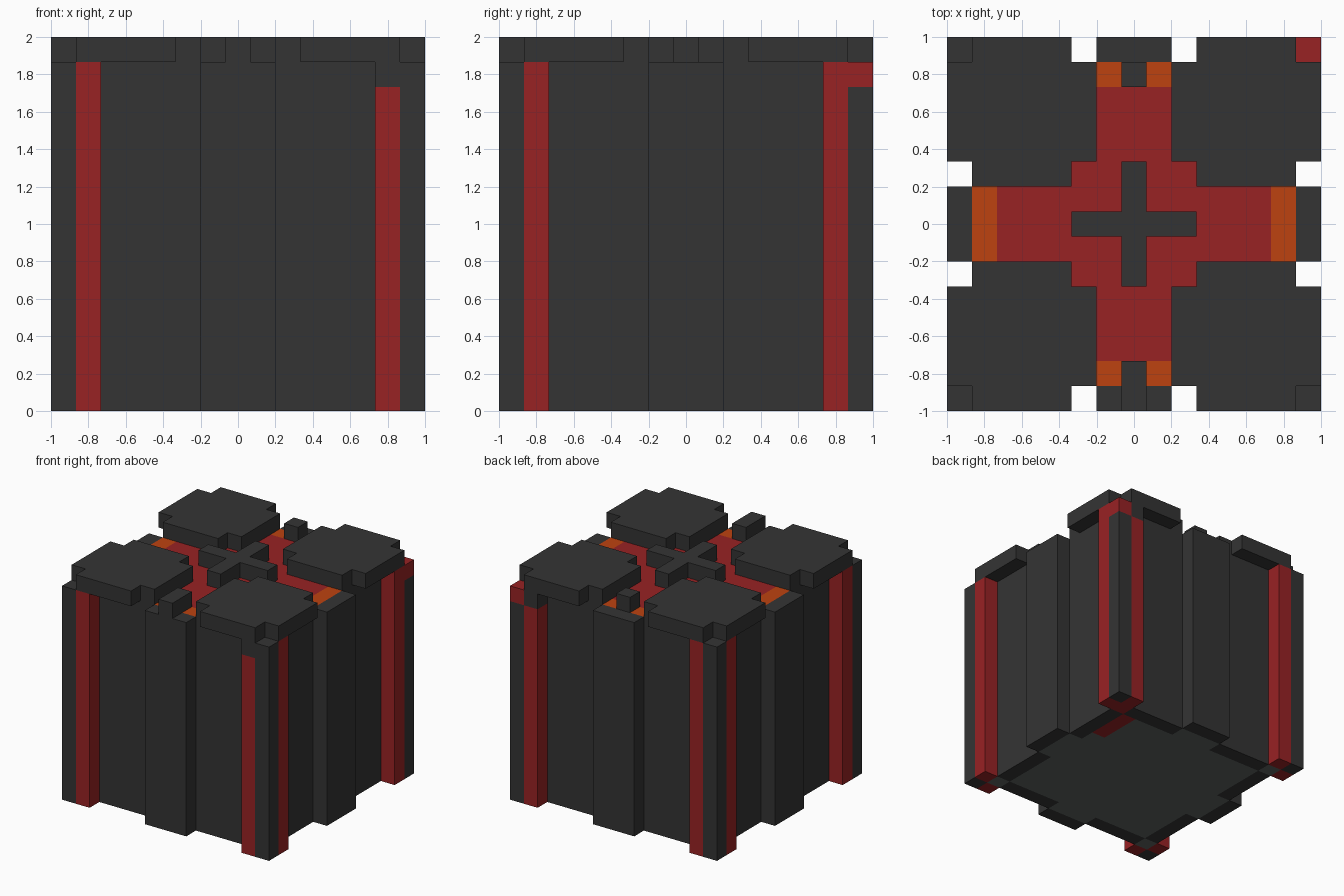
import bpy, bmesh

if "Cube" in bpy.data.objects:
    bpy.data.objects.remove(bpy.data.objects["Cube"])

U = 2 / 15  # one block; the model is 15 blocks on each side


def material(name, srgb):
    lin = [((c / 255 + 0.055) / 1.055) ** 2.4 for c in srgb] + [1]
    m = bpy.data.materials.new(name)
    m.use_nodes = True
    m.diffuse_color = lin
    m.node_tree.nodes["Principled BSDF"].inputs["Base Color"].default_value = lin
    return m


DARK = material("charcoal", (52, 52, 52))
RED = material("deep red", (152, 34, 36))
ORANGE = material("burnt orange", (189, 66, 16))
GREY = material("floor grey", (94, 100, 97))


def finish(bm, name, *mats):
    bmesh.ops.scale(bm, vec=(U, U, U), verts=bm.verts)
    bmesh.ops.recalc_face_normals(bm, faces=bm.faces)
    me = bpy.data.meshes.new(name)
    bm.to_mesh(me)
    bm.free()
    for m in mats:
        me.materials.append(m)
    ob = bpy.data.objects.new(name, me)
    bpy.context.collection.objects.link(ob)
    return ob


def prism(name, outline, z0, z1, mat):
    """Extrude a flat outline (in blocks) between two heights."""
    bm = bmesh.new()
    face = bm.faces.new([bm.verts.new((x, y, z0)) for x, y in outline])
    top = bmesh.ops.extrude_face_region(bm, geom=[face], use_keep_orig=True)["geom"]
    verts = [v for v in top if isinstance(v, bmesh.types.BMVert)]
    bmesh.ops.translate(bm, vec=(0, 0, z1 - z0), verts=verts)
    return finish(bm, name, mat)


def box(name, x0, x1, y0, y1, z0, z1, mat):
    return prism(name, [(x0, y0), (x1, y0), (x1, y1), (x0, y1)], z0, z1, mat)


# Core: 13 x 13 cells, top and bottom coloured by cell position
bm = bmesh.new()
bmesh.ops.create_grid(bm, x_segments=13, y_segments=13, size=6.5)
base = list(bm.faces)
ext = bmesh.ops.extrude_face_region(bm, geom=base, use_keep_orig=True)["geom"]
bmesh.ops.translate(bm, vec=(0, 0, 14), verts=[v for v in ext if isinstance(v, bmesh.types.BMVert)])
bmesh.ops.recalc_face_normals(bm, faces=bm.faces)
for f in bm.faces:
    c = f.calc_center_median()
    x, y = round(c.x), round(c.y)
    lo, hi = sorted((abs(x), abs(y)))
    if c.z > 13.9:
        f.material_index = 2 if hi == 6 and lo <= 1 else 1
    elif c.z < 0.1:
        if (x, y) == (6, 6) or (x == 5 and 3 <= y <= 5):
            f.material_index = 1
        elif hi < 6 or lo == 6 or lo <= 1:
            f.material_index = 3
finish(bm, "core", DARK, RED, ORANGE, GREY)

# Corner plates on top: 6 x 6 squares with notched corners
notched = [(2.5, 1.5), (6.5, 1.5), (6.5, 2.5), (7.5, 2.5), (7.5, 6.5), (6.5, 6.5),
           (6.5, 7.5), (2.5, 7.5), (2.5, 6.5), (1.5, 6.5), (1.5, 2.5), (2.5, 2.5)]
for sx, nx in ((-1, "right"), (1, "left")):
    for sy, ny in ((-1, "front"), (1, "back")):
        tag = f"{ny}_{nx}"
        prism(f"top_plate_{tag}", [(x * sx, y * sy) for x, y in notched], 14, 15, DARK)

        # Corner post, with one red cap
        px, py = sorted((6.5 * sx, 7.5 * sx)), sorted((6.5 * sy, 7.5 * sy))
        qx, qy = sorted((5.5 * sx, 6.5 * sx)), sorted((5.5 * sy, 6.5 * sy))
        capped = sx > 0 and sy > 0
        box(f"post_{tag}", *px, *py, 0, 13 if capped else 14, DARK)
        if capped:
            box(f"post_cap_{tag}", *px, *py, 13, 14, RED)

        # Red strips beside the post
        box(f"side_strip_{tag}", *px, *qy, 0, 14, RED)
        box(f"face_strip_{tag}", *qx, *py, 0, 13 if sx > 0 else 14, RED)
        if sx > 0:
            box(f"face_strip_end_{tag}", *qx, *py, 13, 14, DARK)

# Raised band in the middle of each wall
for s, a, b in ((-1, "front", "right"), (1, "back", "left")):
    lo, hi = sorted((6.5 * s, 7.5 * s))
    box(f"band_{a}", -1.5, 1.5, lo, hi, 0, 14, DARK)
    box(f"band_{b}", lo, hi, -1.5, 1.5, 0, 14, DARK)

# Top cross and the two knobs
cross = []
for cx, cy in ((1, 1), (-1, 1), (-1, -1), (1, -1)):
    pts = [(2.5 * cx, 0.5 * cy), (0.5 * cx, 0.5 * cy), (0.5 * cx, 2.5 * cy)]
    cross += pts if cx * cy > 0 else pts[::-1]
prism("top_cross", cross, 14, 15, DARK)
box("knob_front", -0.5, 0.5, -7.5, -5.5, 14, 15, DARK)
box("knob_back", -0.5, 0.5, 5.5, 6.5, 14, 15, DARK)
